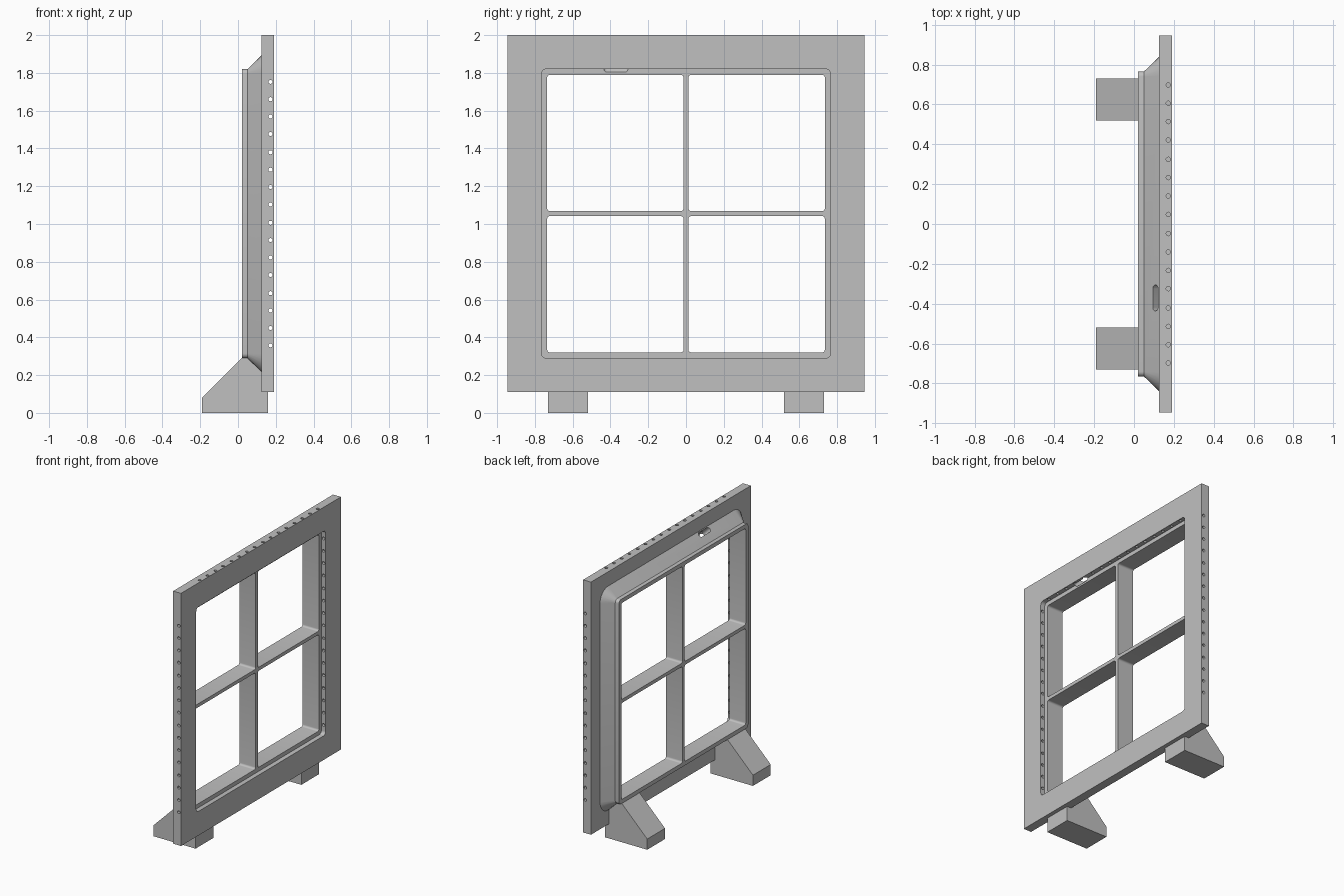
import bpy, bmesh, math
from mathutils import Vector

if "Cube" in bpy.data.objects:
    bpy.data.objects.remove(bpy.data.objects["Cube"], do_unlink=True)

grey = bpy.data.materials.new("mid_grey")
grey.use_nodes = True
GREY = (0.53, 0.53, 0.53, 1)
grey.diffuse_color = GREY
grey.node_tree.nodes["Principled BSDF"].inputs["Base Color"].default_value = GREY

MID = 1.055      # height of the window centre
BACK, LEDGE, PLATE, FACE = 0.02, 0.155, 0.125, 0.19


def loft(bm, loops):
    """Skin a closed solid through equal-length loops of points."""
    rings = [[bm.verts.new(p) for p in loop] for loop in loops]
    n = len(rings[0])
    for a, b in zip(rings, rings[1:]):
        for i in range(n):
            j = (i + 1) % n
            bm.faces.new((a[i], a[j], b[j], b[i]))
    bm.faces.new(rings[0][::-1])
    bm.faces.new(rings[-1])


def rounded(x, half_y, half_z, r, cy=0, cz=MID, steps=6):
    """Rounded rectangle in the yz plane."""
    pts = []
    for k, (sy, sz) in enumerate(((1, 1), (-1, 1), (-1, -1), (1, -1))):
        for s in range(steps + 1):
            a = (k + s / steps) * math.pi / 2
            pts.append(Vector((x, cy + sy * (half_y - r) + r * math.cos(a),
                               cz + sz * (half_z - r) + r * math.sin(a))))
    return pts


def make(name, solids):
    bm = bmesh.new()
    for loops in solids:
        loft(bm, loops)
    bmesh.ops.recalc_face_normals(bm, faces=bm.faces)
    mesh = bpy.data.meshes.new(name)
    bm.to_mesh(mesh)
    bm.free()
    mesh.materials.append(grey)
    ob = bpy.data.objects.new(name, mesh)
    bpy.context.collection.objects.link(ob)
    return ob


def combine(target, tool, operation):
    """Apply a boolean and discard the tool."""
    mod = target.modifiers.new("boolean", 'BOOLEAN')
    mod.operation, mod.solver, mod.object = operation, 'EXACT', tool
    bpy.context.view_layer.objects.active = target
    bpy.ops.object.modifier_apply(modifier=mod.name)
    bpy.data.objects.remove(tool, do_unlink=True)


def rod(start, end, r, steps=12):
    """Two circles that bound a straight round hole."""
    start, end = Vector(start), Vector(end)
    q = (end - start).to_track_quat('Z', 'Y')
    ring = [q @ Vector((r * math.cos(t * math.tau / steps),
                        r * math.sin(t * math.tau / steps), 0)) for t in range(steps)]
    return [[start + p for p in ring], [end + p for p in ring]]


# Square front plate
h = 0.945
corners = ((-h, -h), (h, -h), (h, h), (-h, h))
frame = make("window_frame", [[[(x, y, MID + z) for y, z in corners] for x in (PLATE, FACE)]])

# Raised casing behind, flaring out to meet the plate
casing = make("casing", [[rounded(x, s, s, r) for x, s, r in
              ((BACK, 0.765, 0.025), (0.05, 0.765, 0.025),
               (PLATE, 0.838, 0.095), (0.14, 0.838, 0.095))]])
combine(frame, casing, 'UNION')

# Shallow recess in the front
recess = make("recess", [[rounded(x, 0.765, 0.765, 0.025) for x in (LEDGE, 0.3)]])
combine(frame, recess, 'DIFFERENCE')

# Four panes, leaving a cross of thin bars
pane, offset = 0.361, 0.374
panes = make("panes", [[rounded(x, pane, pane, 0.015, sy * offset, MID + sz * offset)
                        for x in (-0.1, 0.3)] for sy in (-1, 1) for sz in (-1, 1)])
combine(frame, panes, 'DIFFERENCE')

# Rows of small holes through the sides and top, in groups of four
spots = [g * 0.373 + k * 0.092 for g in (-1.5, -0.5, 0.5, 1.5) for k in (-1.5, -0.5, 0.5, 1.5)]
xh, r = 0.172, 0.011
holes = []
for s in spots:
    holes += [rod((xh, d * 0.75, MID + s), (xh, d * 1.1, MID + s), r) for d in (-1, 1)]
    holes.append(rod((xh, s, 1.8), (xh, s, 2.1), r))
combine(frame, make("holes", holes), 'DIFFERENCE')

# Slanted slot from the casing slope to the recess
slot_loops = []
along, across = Vector((1, 0, -1)).normalized(), Vector((1, 0, 1)).normalized()
centre = Vector((0.107, -0.371, 1.876))
for d in (-0.05, 0.085):
    flat = rounded(0, 0.065, 0.018, 0.0179, 0, 0)
    slot_loops.append([centre + along * d + Vector((0, p.y, 0)) + across * p.z for p in flat])
combine(frame, make("slot", [slot_loops]), 'DIFFERENCE')

# Wedge feet at both ends
profile = ((-0.19, 0), (0.16, 0), (0.16, 0.11), (PLATE, 0.11), (PLATE, 0.217),
           (0.05, 0.29), (BACK, 0.29), (-0.19, 0.08))
feet = [make(name, [[[(x, y, z) for x, z in profile] for y in (c - 0.105, c + 0.105)]])
        for name, c in (("left_foot", 0.625), ("right_foot", -0.625))]

# Smooth the rounded corners, keep the edges crisp
bpy.ops.object.select_all(action='DESELECT')
for ob in [frame] + feet:
    ob.select_set(True)
bpy.context.view_layer.objects.active = frame
bpy.ops.object.shade_smooth_by_angle(angle=math.radians(30))
